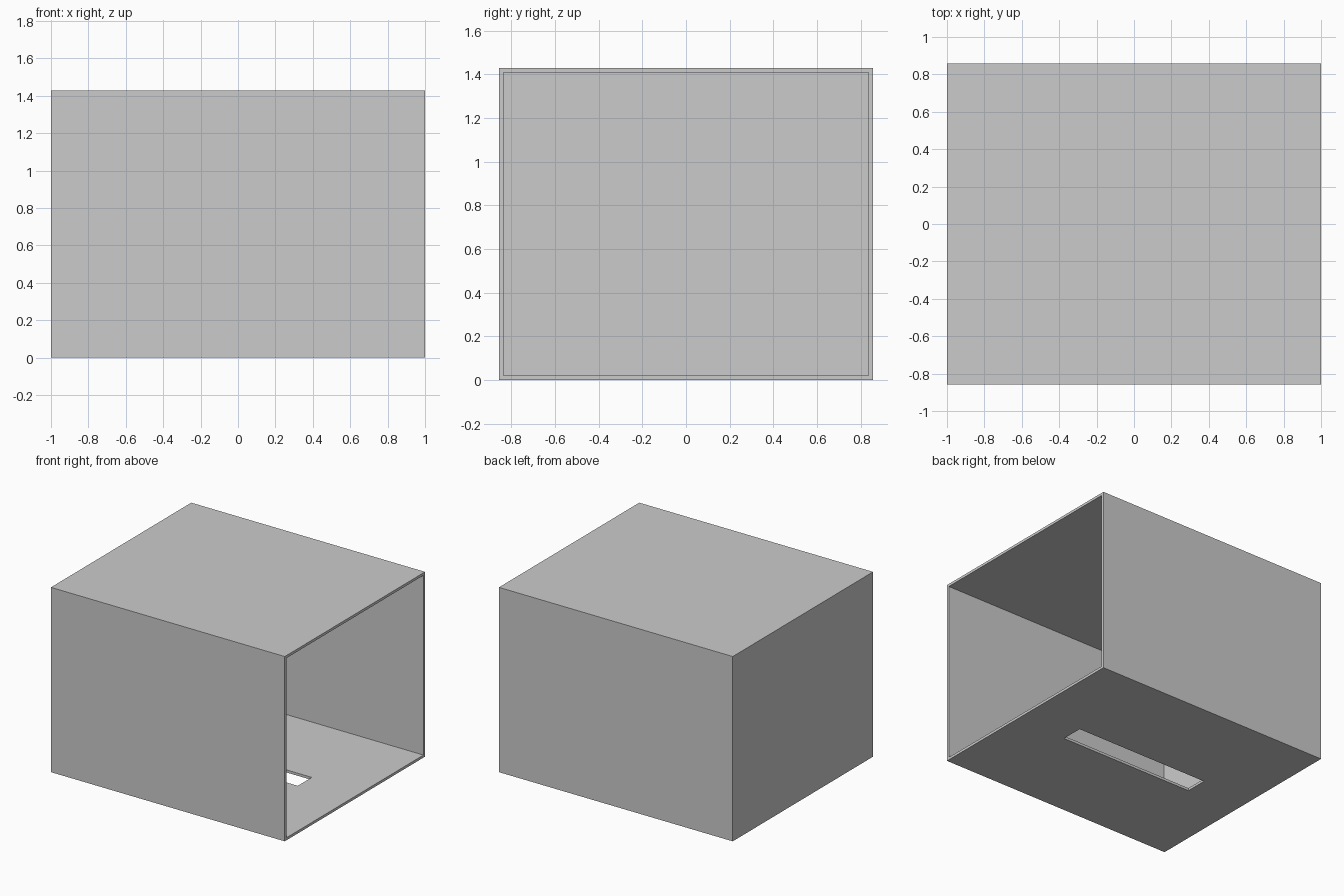
import bpy
import bmesh
from mathutils import Matrix

if "Cube" in bpy.data.objects:
    bpy.data.objects.remove(bpy.data.objects["Cube"], do_unlink=True)

LENGTH, DEPTH, HEIGHT = 2.0, 1.714, 1.429
WALL = 0.02
SLOT_LENGTH, SLOT_WIDTH = 1.143, 0.171

grey = bpy.data.materials.new("light grey")
grey.use_nodes = True
colour = (0.6, 0.6, 0.6, 1.0)
grey.diffuse_color = colour
grey.node_tree.nodes["Principled BSDF"].inputs["Base Color"].default_value = colour


def box(name, size, centre):
    mesh = bpy.data.meshes.new(name)
    bm = bmesh.new()
    bmesh.ops.create_cube(bm, size=1, matrix=Matrix.LocRotScale(centre, None, size))
    bm.to_mesh(mesh)
    bm.free()
    mesh.materials.append(grey)
    obj = bpy.data.objects.new(name, mesh)
    bpy.context.collection.objects.link(obj)
    return obj


def cut(target, cutter):
    mod = target.modifiers.new(cutter.name, "BOOLEAN")
    mod.operation = "DIFFERENCE"
    mod.solver = "EXACT"
    mod.object = cutter
    cutter.hide_render = True
    cutter.hide_set(True)


# Outer shell
case = box("case", (LENGTH, DEPTH, HEIGHT), (0, 0, HEIGHT / 2))

# Hollow interior, open at the +x end
cavity = box("cavity_cutter", (LENGTH, DEPTH - 2 * WALL, HEIGHT - 2 * WALL),
             (WALL, 0, HEIGHT / 2))
cut(case, cavity)

# Long slot through the floor
slot = box("slot_cutter", (SLOT_LENGTH, SLOT_WIDTH, 0.2), (0, 0, 0))
cut(case, slot)

# Bake the cuts and drop the cutters
bpy.context.view_layer.update()
evaluated = case.evaluated_get(bpy.context.evaluated_depsgraph_get())
baked = bpy.data.meshes.new_from_object(evaluated)
case.modifiers.clear()
case.data = baked
for cutter in (cavity, slot):
    bpy.data.objects.remove(cutter, do_unlink=True)
